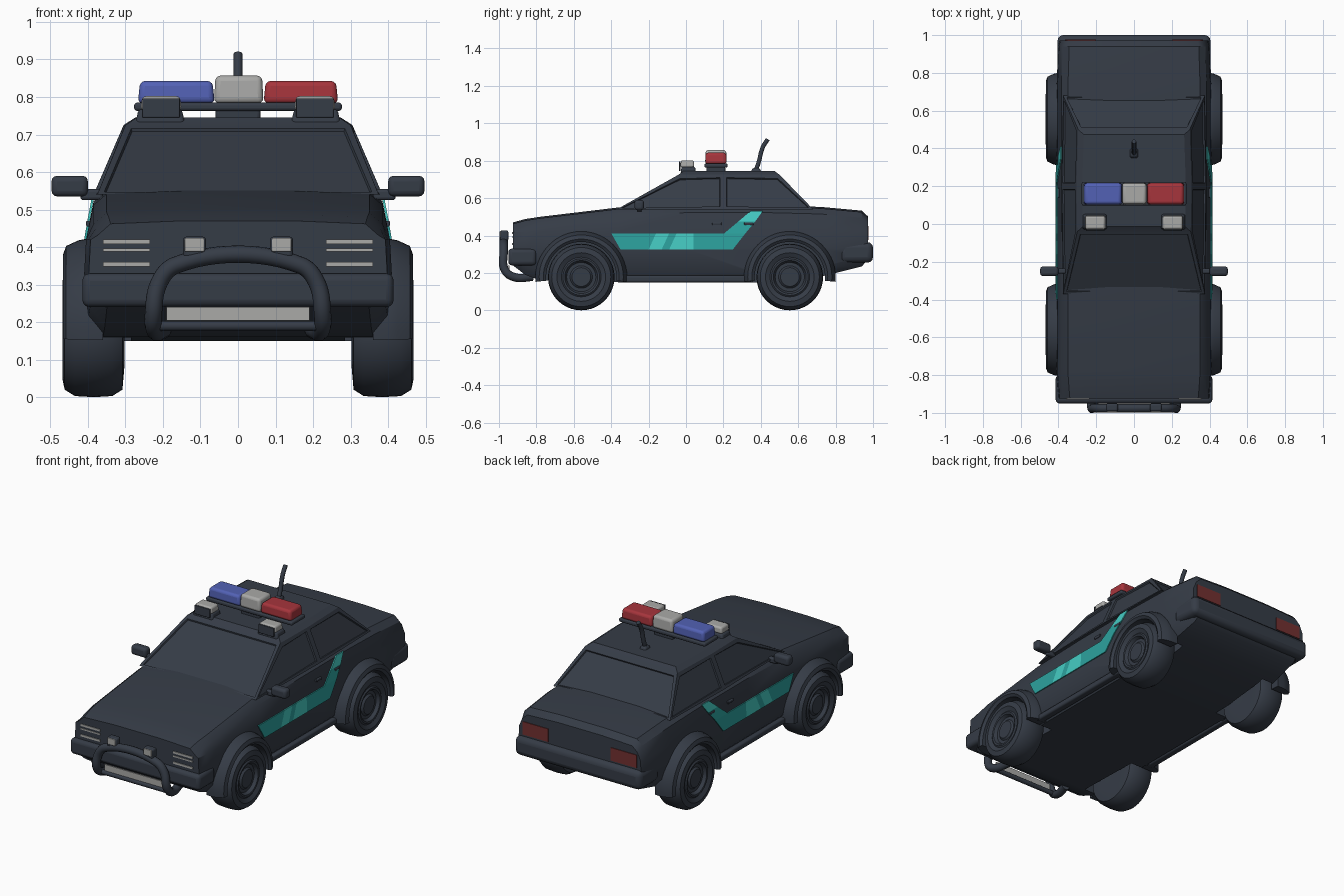
import bpy, bmesh, math
from mathutils import Vector

if "Cube" in bpy.data.objects:
    bpy.data.objects.remove(bpy.data.objects["Cube"])


def material(name, rgb):
    m = bpy.data.materials.new(name)
    m.use_nodes = True
    m.diffuse_color = (*rgb, 1)
    m.node_tree.nodes["Principled BSDF"].inputs["Base Color"].default_value = (*rgb, 1)
    return m


CHARCOAL = material("charcoal", (0.036, 0.045, 0.062))
TEAL = material("teal", (0.025, 0.36, 0.34))
AQUA = material("light teal", (0.06, 0.6, 0.55))
BLUE = material("blue lens", (0.085, 0.12, 0.46))
RED = material("red lens", (0.38, 0.035, 0.045))
TAIL = material("dark red", (0.17, 0.03, 0.03))
GREY = material("light grey", (0.4, 0.4, 0.39))


def finish(name, bm, mats=(CHARCOAL,), bevel=0.0, angle=35):
    bmesh.ops.recalc_face_normals(bm, faces=bm.faces)
    mesh = bpy.data.meshes.new(name)
    bm.to_mesh(mesh)
    bm.free()
    ob = bpy.data.objects.new(name, mesh)
    bpy.context.collection.objects.link(ob)
    for m in mats:
        mesh.materials.append(m)
    if bevel:
        b = ob.modifiers.new("bevel", "BEVEL")
        b.width, b.segments, b.limit_method = bevel, 3, "ANGLE"
    smooth(ob, angle)
    return ob


def smooth(ob, angle=35):
    bpy.ops.object.select_all(action="DESELECT")
    ob.select_set(True)
    bpy.context.view_layer.objects.active = ob
    bpy.ops.object.shade_smooth_by_angle(angle=math.radians(angle))


def box(name, x, y, z, mat=CHARCOAL, bevel=0.01, taper=1.0):
    """Box from (min, max) ranges; taper scales its top."""
    bm = bmesh.new()
    bmesh.ops.create_cube(bm, size=1)
    for v in bm.verts:
        k = taper if v.co.z > 0 else 1
        v.co = [(a + b) / 2 + c * (b - a) * f
                for (a, b), c, f in zip((x, y, z), v.co, (k, k, 1))]
    return finish(name, bm, (mat,), bevel)


def pair(name, x, *args, **kw):
    box("left_" + name, x, *args, **kw)
    box("right_" + name, (-x[1], -x[0]), *args, **kw)


def loft(bm, rings, closed=False):
    """Bridge equal rings of points; cap the ends unless the loft is closed."""
    rows = [[bm.verts.new(p) for p in r] for r in rings]
    for a, b in zip(rows, rows[1:] + (rows[:1] if closed else [])):
        for i in range(len(a)):
            j = (i + 1) % len(a)
            bm.faces.new((a[i], a[j], b[j], b[i]))
    if not closed:
        bm.faces.new(rows[0])
        bm.faces.new(rows[-1])


def tube(name, points, radius):
    cu = bpy.data.curves.new(name, "CURVE")
    cu.dimensions, cu.bevel_depth, cu.bevel_resolution = "3D", radius, 3
    cu.use_fill_caps = True
    sp = cu.splines.new("BEZIER")
    sp.bezier_points.add(len(points) - 1)
    for bp, p in zip(sp.bezier_points, points):
        bp.co = p
        bp.handle_left_type = bp.handle_right_type = "AUTO"
    cu.materials.append(CHARCOAL)
    ob = bpy.data.objects.new(name, cu)
    bpy.context.collection.objects.link(ob)


# Lower body: cross-sections along y, (y, bottom, top, width factor)
stations = [(-0.925, 0.24, 0.462, 0.97), (-0.86, 0.19, 0.48, 0.985), (-0.78, 0.16, 0.492, 1),
            (-0.36, 0.15, 0.542, 1), (0.0, 0.15, 0.552, 1), (0.45, 0.15, 0.552, 1),
            (0.72, 0.18, 0.545, 1), (0.94, 0.235, 0.525, 0.98), (0.972, 0.27, 0.495, 0.96)]
bm = bmesh.new()
rings = []
for y, zb, zt, w in stations:
    half = [(0.36, zb), (0.40, zb + 0.05), (0.41, 0.33), (0.405, 0.42),
            (0.385, zt - 0.03), (0.35, zt), (0.15, zt + 0.008)]
    rings.append([(x * w, y, z) for x, z in half] + [(-x * w, y, z) for x, z in reversed(half)])
loft(bm, rings)
body = finish("lower_body", bm)

# Wheel wells cut out of the body
WHEELS = [(-0.56, 1), (-0.56, -1), (0.555, 1), (0.555, -1)]
WZ = 0.178
bm = bmesh.new()


def arc(r, x, y, a0=0, a1=360, n=40, ends=False):
    return [(x, y + r * math.cos(t), WZ + r * math.sin(t)) for t in
            (math.radians(a0 + (a1 - a0) * i / n) for i in range(n + ends))]


for y, s in WHEELS:
    loft(bm, [arc(0.2, s * 0.285, y), arc(0.2, s * 0.52, y)])
cutter = finish("well_cutter", bm)
cutter.hide_render = True
cut = body.modifiers.new("wells", "BOOLEAN")
cut.operation, cut.solver, cut.object = "DIFFERENCE", "EXACT", cutter
bpy.context.view_layer.objects.active = body
bpy.ops.object.modifier_apply(modifier=cut.name)
bpy.data.objects.remove(cutter)
smooth(body)

# Wheels and flared arches
tyre = [(0.001, 0.452), (0.05, 0.452), (0.06, 0.442), (0.078, 0.442), (0.088, 0.46), (0.098, 0.462),
        (0.106, 0.456), (0.13, 0.468), (0.158, 0.462), (0.175, 0.435), (0.178, 0.385),
        (0.175, 0.335), (0.158, 0.308), (0.1, 0.303), (0.001, 0.31)]
flare = [(0.188, 0.36), (0.188, 0.455), (0.203, 0.466), (0.225, 0.458), (0.24, 0.425),
         (0.245, 0.40), (0.245, 0.36)]
for y, s in WHEELS:
    tag = ("left" if s > 0 else "right") + ("_front" if y < 0 else "_rear")
    bm = bmesh.new()
    loft(bm, [arc(r, s * x, y) for r, x in tyre])
    finish(tag + "_wheel", bm)
    bm = bmesh.new()
    cols = [arc(r, s * x, y, -6, 186, 30, True) for r, x in flare]
    loft(bm, list(zip(*cols)))
    finish(tag + "_arch", bm)

# Cabin: base and roof outlines, with recessed windows
base = [(0.375, -0.37), (0.385, 0.2), (0.375, 0.68)]
roof = [(0.30, -0.04), (0.305, 0.2), (0.295, 0.50)]


def outline(pts, z):
    return [(x, y, z) for x, y in pts] + [(-x, y, z) for x, y in reversed(pts)]


bm = bmesh.new()
loft(bm, [outline(base, 0.54), outline(roof, 0.725),
          [(x * 0.9, 0.23 + (y - 0.23) * 0.9, 0.745) for x, y, z in outline(roof, 0)]])
bmesh.ops.recalc_face_normals(bm, faces=bm.faces)
panes = [f for f in bm.faces if 0.6 < f.calc_center_median().z < 0.68]
bmesh.ops.inset_individual(bm, faces=panes, thickness=0.024)
bmesh.ops.inset_individual(bm, faces=panes, thickness=0.004, depth=-0.008)
finish("cabin", bm, angle=25)

# Side stripes, following the slope of the doors
def side_x(z):
    return 0.415 - max(0, z - 0.33) * 0.055 - max(0, z - 0.42) * 0.135


lo, hi, mid = 0.325, 0.412, 0.475
cuts = [(-0.35, -0.40), (-0.20, -0.16), (-0.13, -0.09), (-0.09, -0.05), (0.04, 0.04), (0.25, 0.205)]
quads = [([(a[0], lo), (b[0], lo), (b[1], hi), (a[1], hi)], i in (1, 3))
         for i, (a, b) in enumerate(zip(cuts, cuts[1:]))]
quads += [([(0.25, lo), (0.318, hi), (0.205, hi)], 0),
          ([(0.205, hi), (0.318, hi), (0.37, mid), (0.28, mid)], 0),
          ([(0.28, mid), (0.37, mid), (0.41, 0.53), (0.345, 0.53)], 1)]
for s, tag in ((1, "left"), (-1, "right")):
    bm = bmesh.new()
    for pts, light in quads:
        rows = [[(s * (side_x(z) + d), y, z) for y, z in pts] for d in (-0.005, 0.001)]
        first = len(bm.faces)
        loft(bm, rows)
        bm.faces.ensure_lookup_table()
        for f in bm.faces[first:]:
            f.material_index = int(light)
    finish(tag + "_stripe", bm, (TEAL, AQUA))

# Bumpers, sills, mirrors, door handles
box("front_bumper", (-0.415, 0.415), (-0.95, -0.80), (0.24, 0.33), bevel=0.02)
box("rear_bumper", (-0.405, 0.405), (0.82, 1.0), (0.255, 0.365), bevel=0.03)
pair("sill", (0.37, 0.412), (-0.34, 0.35), (0.15, 0.185))
pair("mirror", (0.40, 0.497), (-0.275, -0.225), (0.535, 0.59), bevel=0.015)
pair("mirror_arm", (0.36, 0.42), (-0.262, -0.235), (0.525, 0.555), bevel=0.008)
for y in (0.14, 0.31):
    pair("door_handle", (0.385, 0.405), (y, y + 0.05), (0.455, 0.47), bevel=0.004)

# Headlight strips, number plate strip, tail lights
for z, h in ((0.348, 0.012), (0.388, 0.008), (0.408, 0.012)):
    pair("headlight_strip", (0.235, 0.36), (-0.929, -0.922), (z, z + h), mat=GREY, bevel=0)
box("lower_grille_strip", (-0.19, 0.19), (-0.952, -0.944), (0.204, 0.24), mat=GREY, bevel=0)
pair("tail_light", (0.20, 0.365), (0.968, 0.976), (0.375, 0.45), mat=TAIL, bevel=0)

# Bull bar with two spot lamps
half = [(0.20, -0.82, 0.178), (0.222, -0.92, 0.178), (0.226, -0.968, 0.215),
        (0.205, -0.975, 0.315), (0.165, -0.975, 0.352)]
tube("bull_bar", half + [(-x, y, z) for x, y, z in reversed(half)], 0.023)
tube("lower_bar", [(-0.22, -0.945, 0.19), (0.22, -0.945, 0.19)], 0.014)
pair("spot_lamp", (0.085, 0.147), (-0.992, -0.95), (0.37, 0.428), bevel=0.01)
pair("spot_lens", (0.09, 0.142), (-0.996, -0.989), (0.388, 0.424), mat=GREY, bevel=0.003)

# Roof light bar
box("light_bar_mount", (-0.06, 0.06), (0.11, 0.21), (0.735, 0.77))
box("light_bar_base", (-0.277, 0.277), (0.098, 0.222), (0.763, 0.785), bevel=0.008)
for tag, x, top, mat in (("blue", (-0.267, -0.062), 0.843, BLUE), ("red", (0.068, 0.267), 0.843, RED),
                         ("white", (-0.064, 0.068), 0.857, GREY)):
    box(tag + "_lens", x, (0.102, 0.218), (0.783, top), mat=mat, bevel=0.014, taper=0.94)

# Forward roof lamps
pair("roof_lamp_base", (0.14, 0.275), (-0.03, 0.055), (0.725, 0.768), taper=0.85)
pair("roof_lamp", (0.15, 0.26), (-0.03, 0.045), (0.764, 0.802), mat=GREY, taper=0.92)
pair("roof_lamp_guard", (0.155, 0.255), (-0.037, -0.029), (0.745, 0.796), bevel=0.003)

# Antenna
tube("antenna", [(0, 0.37, 0.74), (0, 0.388, 0.79), (0, 0.41, 0.87), (0, 0.437, 0.915)], 0.012)
box("antenna_base", (-0.025, 0.025), (0.345, 0.405), (0.735, 0.762), taper=0.6)
